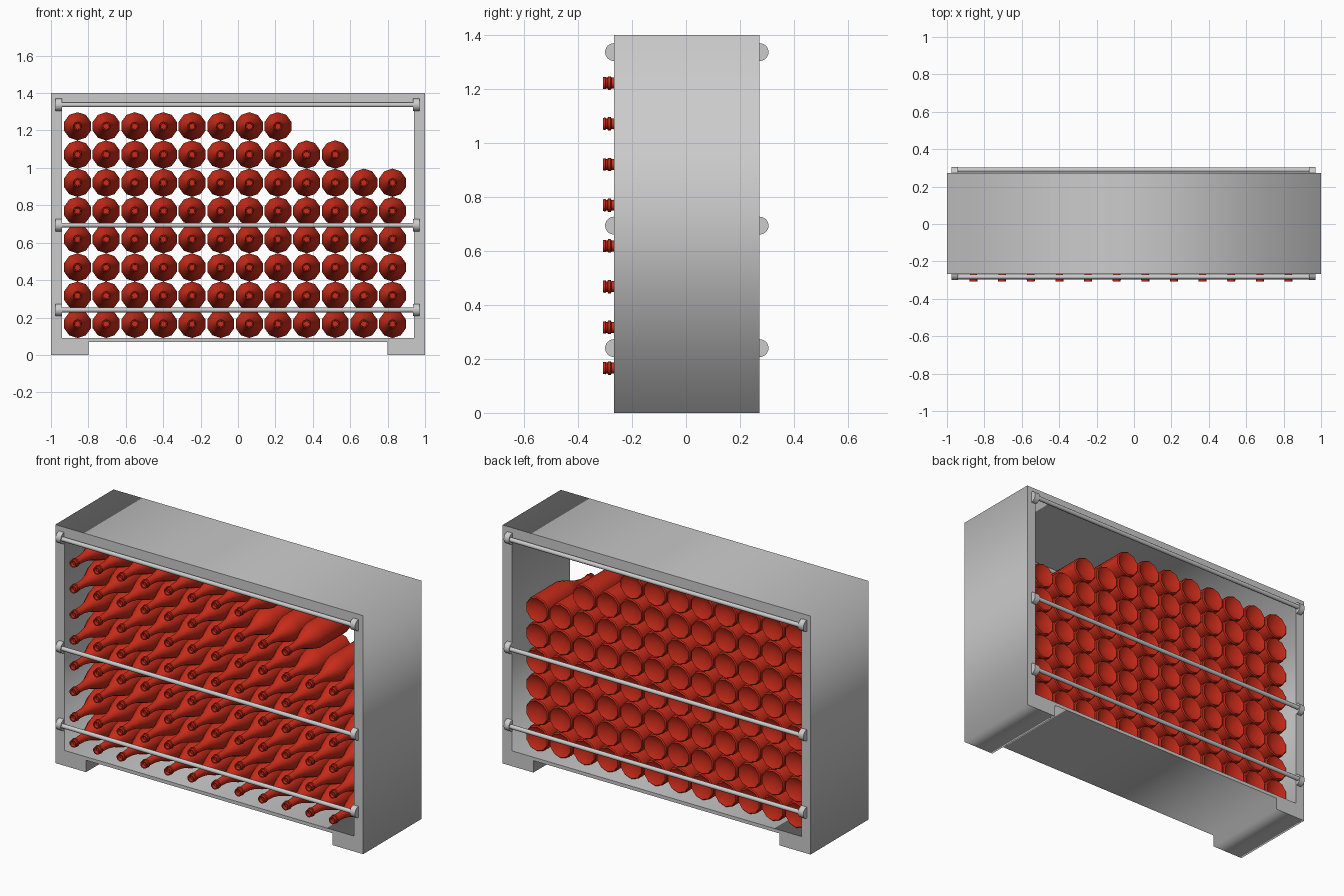
import bpy, bmesh, math
from mathutils import Matrix

if "Cube" in bpy.data.objects:
    bpy.data.objects.remove(bpy.data.objects["Cube"])

Y0, Y1 = -0.267, 0.273            # front and back faces of the case


def mesh_object(name, bm):
    bmesh.ops.recalc_face_normals(bm, faces=bm.faces)
    me = bpy.data.meshes.new(name)
    bm.to_mesh(me)
    bm.free()
    ob = bpy.data.objects.new(name, me)
    bpy.context.collection.objects.link(ob)
    return ob


def smooth(ob, angle):
    bpy.ops.object.select_all(action='DESELECT')
    ob.select_set(True)
    bpy.context.view_layer.objects.active = ob
    bpy.ops.object.shade_smooth_by_angle(angle=math.radians(angle))


# Case: outline with feet and a rectangular opening, extruded through the depth
outline = [(-1, 0), (-0.8, 0), (-0.8, 0.07), (0.8, 0.07), (0.8, 0), (1, 0), (1, 1.4), (-1, 1.4)]
opening = [(-0.94, 0.09), (0.94, 0.09), (0.94, 1.34), (-0.94, 1.34)]
cu = bpy.data.curves.new("case", 'CURVE')
cu.dimensions = '2D'
cu.fill_mode = 'BOTH'
cu.extrude = (Y1 - Y0) / 2
for pts in (outline, opening):
    sp = cu.splines.new('POLY')
    sp.points.add(len(pts) - 1)
    for p, (x, z) in zip(sp.points, pts):
        p.co = (x, z, 0, 1)
    sp.use_cyclic_u = True
case = bpy.data.objects.new("case", cu)
bpy.context.collection.objects.link(case)
case.rotation_euler = (math.pi / 2, 0, 0)
case.location.y = (Y0 + Y1) / 2
case.select_set(True)
bpy.context.view_layer.objects.active = case
bpy.ops.object.convert(target='MESH')


# Retaining rods with half-round end brackets, front and back
def bracket(bm, x, y, z, side):
    r, n = 0.033, 12
    vs = [bm.verts.new((x, y + side * r * math.sin(math.pi * i / n),
                        z + r * math.cos(math.pi * i / n))) for i in range(n + 1)]
    face = bm.faces.new(vs)
    new = bmesh.ops.extrude_face_region(bm, geom=[face])["geom"]
    bmesh.ops.translate(bm, vec=(0.034, 0, 0),
                        verts=[v for v in new if isinstance(v, bmesh.types.BMVert)])


for label, y, side in (("front", Y0, -1), ("back", Y1, 1)):
    for level, z in (("lower", 0.24), ("middle", 0.694), ("upper", 1.337)):
        bm = bmesh.new()
        for x in (-0.976, 0.936):
            bracket(bm, x, y, z, side)
        smooth(mesh_object(f"{label}_{level}_brackets", bm), 30)
        bm = bmesh.new()
        bmesh.ops.create_cone(bm, cap_ends=True, segments=12, radius1=0.0125, radius2=0.0125,
                              depth=1.9, matrix=Matrix.Translation((-0.003, y + side * 0.016, z))
                              @ Matrix.Rotation(math.pi / 2, 4, 'Y'))
        smooth(mesh_object(f"{label}_{level}_rod", bm), 40)

# Bottle: ten-sided lathe along y, (distance from lip, radius)
profile = [(0.02, 0), (0.02, 0.015), (0, 0.016), (0, 0.022), (0.009, 0.023), (0.011, 0.02),
           (0.016, 0.02), (0.018, 0.025), (0.028, 0.025), (0.031, 0.02), (0.09, 0.022),
           (0.14, 0.032), (0.185, 0.05), (0.225, 0.066), (0.265, 0.0755), (0.506, 0.0755),
           (0.512, 0.07), (0.475, 0)]
bm = bmesh.new()
N = 10
rings = []
for d, r in profile:
    if r == 0:
        rings.append([bm.verts.new((0, d, 0))] * N)
    else:
        rings.append([bm.verts.new((r * math.sin(math.tau * i / N), d,
                                    r * math.cos(math.tau * i / N))) for i in range(N)])
for a, b in zip(rings, rings[1:]):
    for i in range(N):
        j = (i + 1) % N
        bm.faces.new(list(dict.fromkeys((a[i], a[j], b[j], b[i]))))
bottle = mesh_object("bottle", bm)
red = bpy.data.materials.new("red_glass")
red.diffuse_color = (0.6, 0.025, 0.01, 1)
red.use_nodes = True
red.node_tree.nodes["Principled BSDF"].inputs["Base Color"].default_value = red.diffuse_color
bottle.data.materials.append(red)
smooth(bottle, 40)

# Stacked rows, with the two top rows partly empty
for row, count in enumerate([12] * 6 + [10, 8]):
    for col in range(count):
        ob = bottle
        if row or col:
            ob = bpy.data.objects.new("bottle", bottle.data)
            bpy.context.collection.objects.link(ob)
        ob.location = (-0.858 + 0.1531 * col, -0.307, 0.166 + 0.1509 * row)
